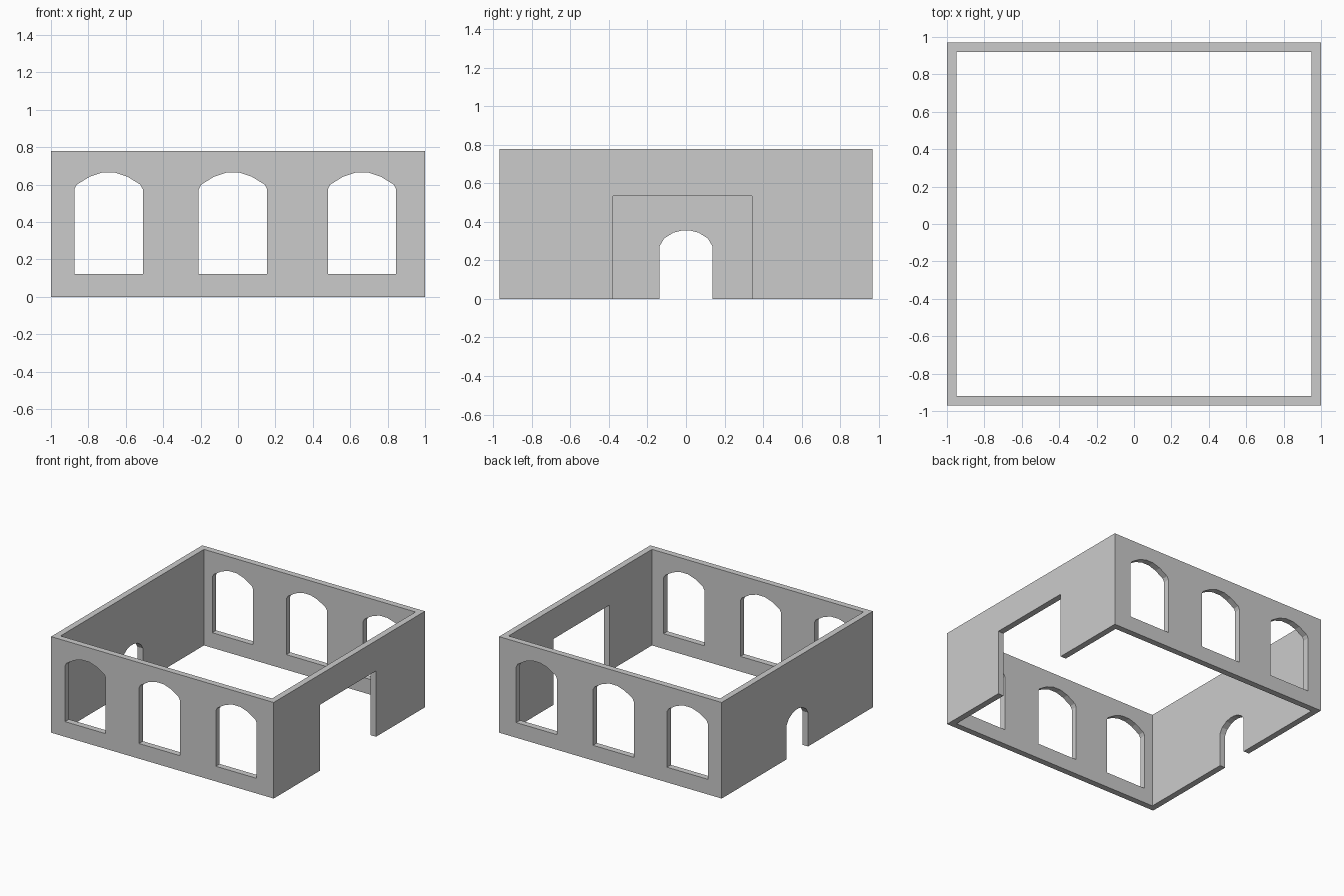
import bpy, bmesh
from mathutils import Vector

if "Cube" in bpy.data.objects:
    bpy.data.objects.remove(bpy.data.objects["Cube"])

HX, HY, H, T = 1.0, 0.97, 0.78, 0.05


def prism(name, points, direction):
    """Closed prism from a planar outline swept along a direction."""
    bm = bmesh.new()
    face = bm.faces.new([bm.verts.new(p) for p in points])
    out = bmesh.ops.extrude_face_region(bm, geom=[face])
    moved = [g for g in out["geom"] if isinstance(g, bmesh.types.BMVert)]
    bmesh.ops.translate(bm, verts=moved, vec=Vector(direction))
    bmesh.ops.recalc_face_normals(bm, faces=bm.faces)
    mesh = bpy.data.meshes.new(name)
    bm.to_mesh(mesh)
    bm.free()
    obj = bpy.data.objects.new(name, mesh)
    bpy.context.collection.objects.link(obj)
    return obj


def rect(hx, hy, z):
    return [(-hx, -hy, z), (hx, -hy, z), (hx, hy, z), (-hx, hy, z)]


def arch(centre, bottom, half):
    """Arched outline from the right half of its curve, mirrored."""
    right = [(half[0][0], bottom)] + half
    pts = right + [(-u, z) for u, z in reversed(right)]
    return [(centre + u, z) for u, z in pts]


# Outer block of the walls, then everything cut out of it
walls = prism("walls", rect(HX, HY, 0), (0, 0, H))
cutters = [prism("room_cutter", rect(HX - T, HY - T, -0.1), (0, 0, H + 0.2))]

# Three arched windows through front and back walls
window = [(0.183, 0.575), (0.17, 0.60), (0.10, 0.643), (0.035, 0.664)]
for cx in (-0.692, -0.027, 0.663):
    outline = [(x, -1.1, z) for x, z in arch(cx, 0.123, window)]
    cutters.append(prism("window_cutter", outline, (0, 2.2, 0)))

# Small arched doorway in the left wall
door = [(0.137, 0.275), (0.113, 0.315), (0.065, 0.345), (0.02, 0.356)]
outline = [(-1.1, y, z) for y, z in arch(0, -0.1, door)]
cutters.append(prism("door_cutter", outline, (0.3, 0, 0)))

# Wide rectangular opening in the right wall
gate = [(0.8, -0.378, -0.1), (0.8, 0.343, -0.1), (0.8, 0.343, 0.535), (0.8, -0.378, 0.535)]
cutters.append(prism("gate_cutter", gate, (0.3, 0, 0)))

for c in cutters:
    c.hide_render = True
    mod = walls.modifiers.new(c.name, "BOOLEAN")
    mod.operation, mod.solver, mod.object = "DIFFERENCE", "EXACT", c

# Bake the cuts and clear the cutters
bpy.context.view_layer.update()
deps = bpy.context.evaluated_depsgraph_get()
baked = bpy.data.meshes.new_from_object(walls.evaluated_get(deps))
walls.modifiers.clear()
walls.data = baked
for c in cutters:
    bpy.data.objects.remove(c)
